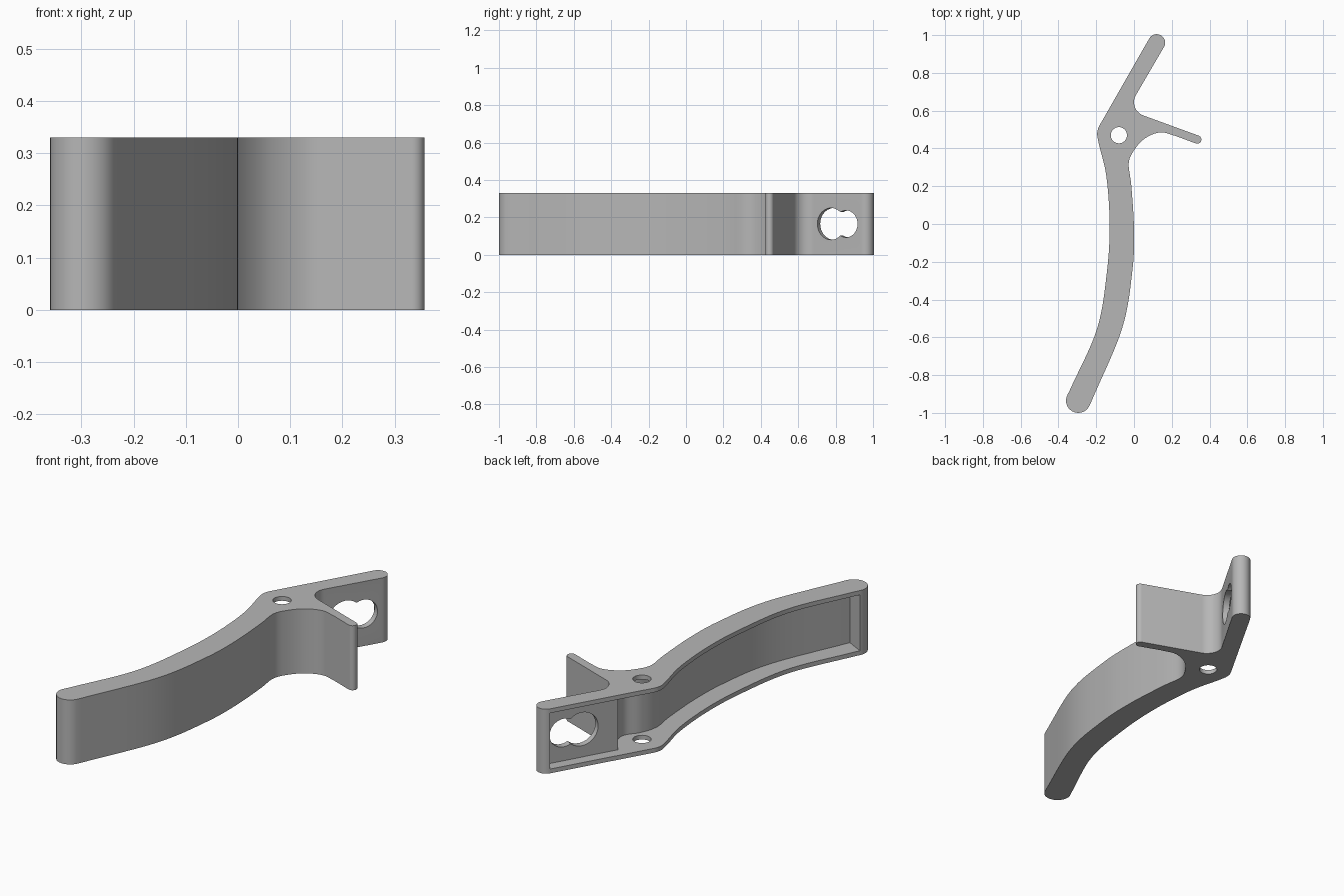
import bpy, bmesh
from math import cos, sin, radians, pi
from mathutils import Vector

HEIGHT = 0.33
LIP = 0.022

cube = bpy.data.objects.get("Cube")
if cube:
    bpy.data.objects.remove(cube, do_unlink=True)

grey = bpy.data.materials.new("plain grey")
grey.use_nodes = True
grey.diffuse_color = (0.47, 0.47, 0.47, 1)
grey.node_tree.nodes["Principled BSDF"].inputs["Base Color"].default_value = grey.diffuse_color


def arc(x, y, r, start, end, steps=14):
    angles = [radians(start + (end - start) * i / steps) for i in range(steps + 1)]
    return [(x + r * cos(a), y + r * sin(a)) for a in angles]


def spline(points, steps=8):
    """Smooth curve through the given points."""
    p = [Vector(q) for q in points]
    p = [2 * p[0] - p[1]] + p + [2 * p[-1] - p[-2]]
    out = []
    for a, b, c, d in zip(p, p[1:], p[2:], p[3:]):
        for i in range(steps):
            t = i / steps
            out.append(0.5 * (2 * b + (c - a) * t + (2 * a - 5 * b + 4 * c - d) * t**2
                              + (3 * b - a - 3 * c + d) * t**3))
    return [tuple(v) for v in out + [p[-2]]]


def prism(name, outline, z0, z1):
    bm = bmesh.new()
    face = bm.faces.new([bm.verts.new((x, y, z0)) for x, y in outline])
    top = bmesh.ops.extrude_face_region(bm, geom=[face])["geom"]
    bmesh.ops.translate(bm, vec=(0, 0, z1 - z0),
                        verts=[v for v in top if isinstance(v, bmesh.types.BMVert)])
    bmesh.ops.recalc_face_normals(bm, faces=bm.faces)
    mesh = bpy.data.meshes.new(name)
    bm.to_mesh(mesh)
    bm.free()
    obj = bpy.data.objects.new(name, mesh)
    bpy.context.collection.objects.link(obj)
    mesh.materials.append(grey)
    return obj


def cut(body, cutter):
    cutter.hide_render = True
    mod = body.modifiers.new("cut", "BOOLEAN")
    mod.operation, mod.solver, mod.object = "DIFFERENCE", "EXACT", cutter
    bpy.context.view_layer.objects.active = body
    bpy.ops.object.modifier_apply(modifier=mod.name)
    bpy.data.objects.remove(cutter, do_unlink=True)


# Lever outline, counter-clockwise: handle tip, inner edge, fin, slotted arm, outer edge
outline = arc(-0.295, -0.935, 0.065, 152, 332)
outline += spline([(-0.228, -0.945), (-0.064, -0.556), (-0.009, -0.25), (0, -0.03),
                   (-0.014, 0.2), (-0.028, 0.32), (0, 0.39), (0.058, 0.453),
                   (0.138, 0.485), (0.215, 0.468)])
outline += arc(0.335, 0.447, 0.022, -110, 70)
outline += arc(0.075, 0.645, 0.075, 250, 150)
outline += arc(0.12, 0.96, 0.04 + 0.005, -30, 150)
outline += arc(-0.1, 0.475, 0.095, 150, 188, 6)
outline += spline([(-0.185, 0.42), (-0.146, 0.25), (-0.129, 0), (-0.143, -0.25),
                   (-0.196, -0.556), (-0.34, -0.88)])
lever = prism("lever_body", outline, 0, HEIGHT)

# Channel open on the outer side, between the top and bottom lips
channel = spline([(-0.262, -0.95), (-0.092, -0.545), (-0.039, -0.25), (-0.03, -0.03),
                  (-0.044, 0.2), (-0.06, 0.32), (-0.035, 0.41), (0.01, 0.475),
                  (0.012, 0.53), (-0.02, 0.585), (-0.055, 0.63)])
channel += [(0.129, 0.955), (0.042, 1.005), (-0.5, 0.6), (-0.6, -0.5), (-0.44, -0.857)]
cut(lever, prism("channel_cutter", channel, LIP, HEIGHT - LIP))

# Pivot hole through both lips
cut(lever, prism("pivot_cutter", arc(-0.08, 0.47, 0.043, 0, 348.75, 31), -0.1, HEIGHT + 0.1))

# Keyhole slot through the arm plate, from two overlapping round holes
normal = Vector((cos(-pi / 6), sin(-pi / 6), 0))
for x, y, r in ((0.065, 0.775, 0.085), (0.111, 0.855, 0.072)):
    bpy.ops.mesh.primitive_cylinder_add(vertices=40, radius=r, depth=0.3,
                                        location=(x, y, HEIGHT / 2),
                                        rotation=normal.to_track_quat("Z", "Y").to_euler())
    hole = bpy.context.object
    hole.data.materials.append(grey)
    cut(lever, hole)

bpy.ops.object.select_all(action="DESELECT")
lever.select_set(True)
bpy.context.view_layer.objects.active = lever
bpy.ops.object.shade_smooth_by_angle(angle=radians(30))
